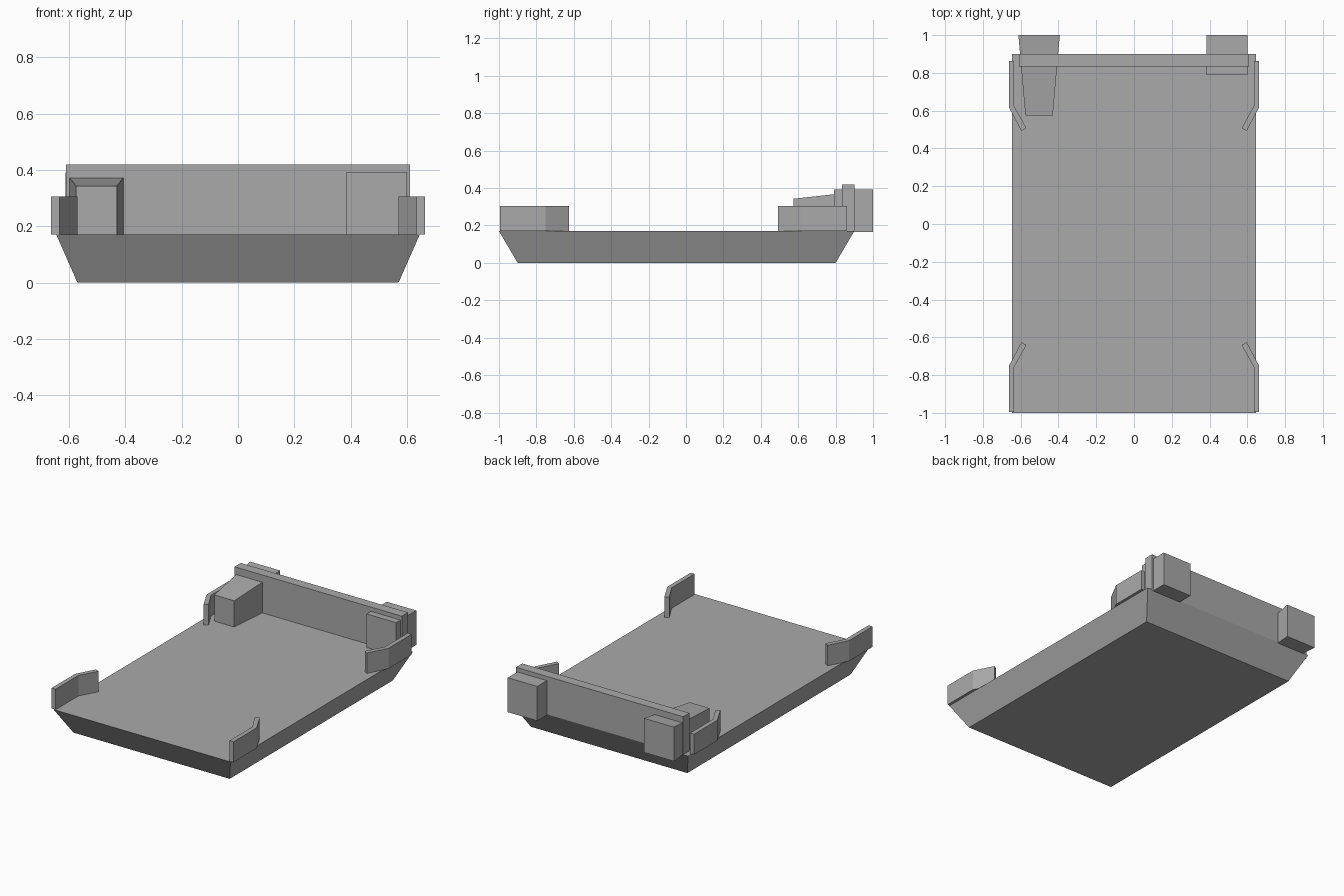
import bpy
import bmesh

DECK = 0.17

cube = bpy.data.objects.get("Cube")
if cube:
    bpy.data.objects.remove(cube, do_unlink=True)

grey = bpy.data.materials.new("mid grey")
grey.use_nodes = True
tone = (0.4, 0.4, 0.4, 1)
grey.diffuse_color = tone
grey.node_tree.nodes["Principled BSDF"].inputs["Base Color"].default_value = tone


def loft(name, first, second):
    """Solid between two matching outlines."""
    bm = bmesh.new()
    a = [bm.verts.new(p) for p in first]
    b = [bm.verts.new(p) for p in second]
    bm.faces.new(a)
    bm.faces.new(b)
    n = len(a)
    for i in range(n):
        j = (i + 1) % n
        bm.faces.new((a[i], a[j], b[j], b[i]))
    bmesh.ops.recalc_face_normals(bm, faces=bm.faces)
    mesh = bpy.data.meshes.new(name)
    bm.to_mesh(mesh)
    bm.free()
    mesh.materials.append(grey)
    obj = bpy.data.objects.new(name, mesh)
    bpy.context.collection.objects.link(obj)
    return obj


def level_rect(x0, x1, y0, y1, z):
    return [(x0, y0, z), (x1, y0, z), (x1, y1, z), (x0, y1, z)]


def upright_rect(x0, x1, y, z0, z1):
    return [(x0, y, z0), (x1, y, z0), (x1, y, z1), (x0, y, z1)]


def box(name, x0, x1, y0, y1, z0, z1):
    return loft(name, level_rect(x0, x1, y0, y1, z0), level_rect(x0, x1, y0, y1, z1))


# Tray with sloping sides
loft("hull", level_rect(-0.57, 0.57, -0.9, 0.8, 0),
     level_rect(-0.645, 0.645, -1, 0.9, DECK))

# Rear board and the two blocks that pass through it
box("rear_board", -0.61, 0.61, 0.835, 0.9, DECK, 0.42)
box("left_block", 0.385, 0.6, 0.79, 1, 0.165, 0.392)
loft("right_tapered_block", upright_rect(-0.575, -0.43, 0.575, DECK, 0.343),
     upright_rect(-0.612, -0.393, 1, 0.165, 0.39))


# Bent corner guards; inward is the y direction towards mid-deck
def guard(name, side, start, inward):
    outline = [(0.663, 0), (0.663, 0.243), (0.596, 0.37),
               (0.57, 0.354), (0.634, 0.238), (0.634, 0)]
    flat = [(side * x, start + inward * y) for x, y in outline]
    loft(name, [(x, y, DECK) for x, y in flat], [(x, y, 0.305) for x, y in flat])


for label, side in (("left", 1), ("right", -1)):
    guard("front_" + label + "_guard", side, -0.995, 1)
    guard("rear_" + label + "_guard", side, 0.862, -1)
